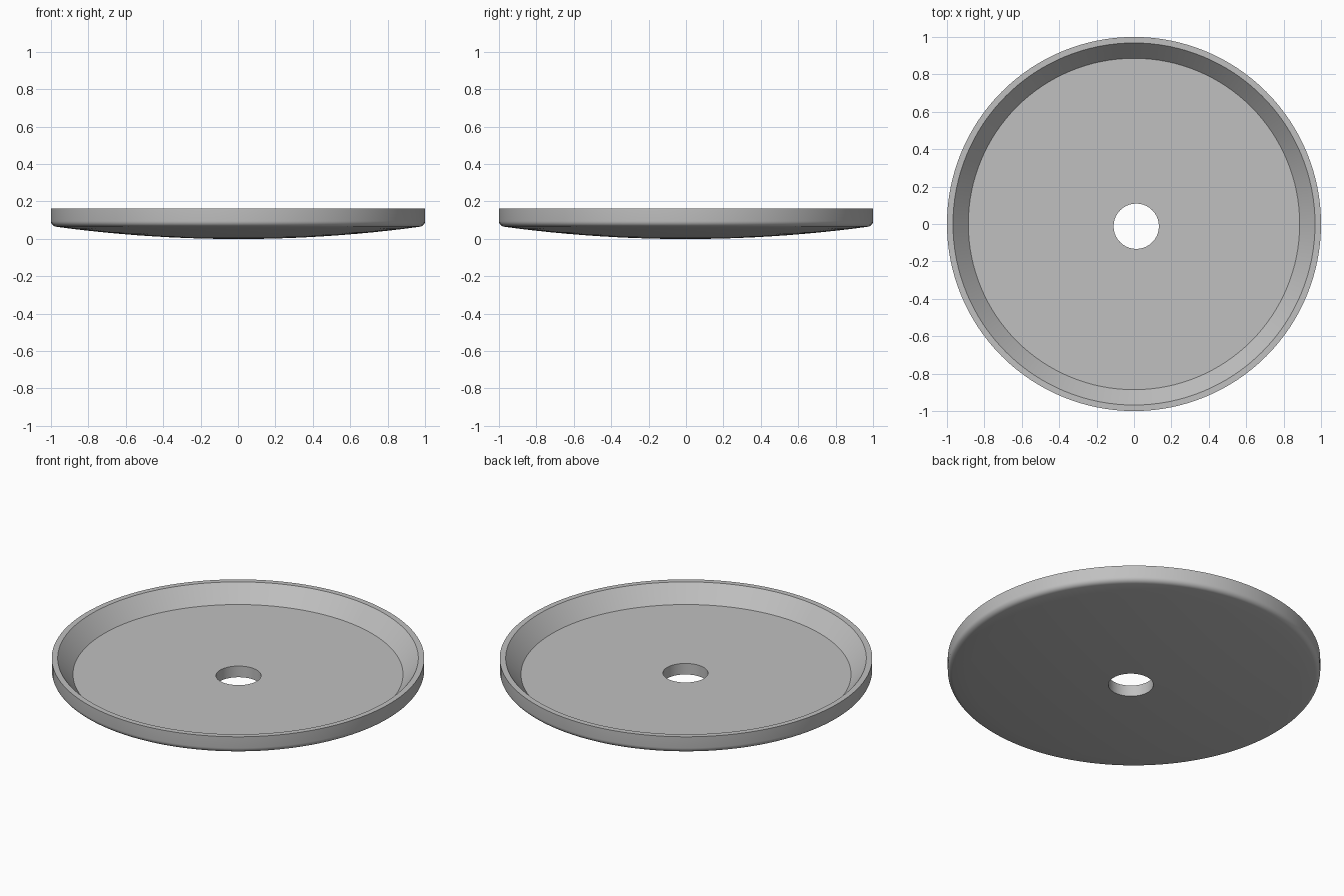
import bpy
import bmesh
from math import cos, sin, pi, radians

SEGMENTS = 128
RIM_TOP, FLOOR_Z = 0.162, 0.066
RIM_R, FLOOR_R, HOLE_R = 0.968, 0.886, 0.121
HOLE_X, HOLE_Y = 0.012, -0.012
FILLET = 0.03
DOME_EDGE = 0.974

cube = bpy.data.objects.get("Cube")
if cube:
    bpy.data.objects.remove(cube, do_unlink=True)

# Plain grey finish
grey = bpy.data.materials.new("plain_grey")
grey.use_nodes = True
colour = (0.527, 0.527, 0.527, 1)
grey.diffuse_color = colour
grey.node_tree.nodes["Principled BSDF"].inputs["Base Color"].default_value = colour

bm = bmesh.new()


def dome(x, y):
    """Height of the shallow domed underside."""
    return 0.069 * (x * x + y * y) - 0.0007


def ring(radius, z=None, shift=0.0):
    """Circle of vertices, moved towards the hole centre by shift; no z means on the dome."""
    verts = []
    for i in range(SEGMENTS):
        a = 2 * pi * i / SEGMENTS
        x = radius * cos(a) + HOLE_X * shift
        y = radius * sin(a) + HOLE_Y * shift
        verts.append(bm.verts.new((x, y, dome(x, y) if z is None else z)))
    return verts


# Hole top, flat floor, sloping inner wall, flat rim, outer wall
rings = [ring(HOLE_R, FLOOR_Z, 1), ring(FLOOR_R, FLOOR_Z),
         ring(RIM_R, RIM_TOP), ring(1, RIM_TOP)]

# Rounded lower edge
for step in range(7):
    a = radians(82) * step / 6
    rings.append(ring(1 - FILLET + FILLET * cos(a), 0.095 - FILLET * sin(a)))

# Domed underside, easing over to the slightly off-centre hole
for step in range(1, 11):
    t = step / 10
    rings.append(ring(DOME_EDGE + (HOLE_R - DOME_EDGE) * t, None, t))

# Skin the rings into a closed loop, which also makes the hole wall
for a, b in zip(rings, rings[1:] + rings[:1]):
    for i in range(SEGMENTS):
        j = (i + 1) % SEGMENTS
        bm.faces.new((a[i], a[j], b[j], b[i]))
bmesh.ops.recalc_face_normals(bm, faces=bm.faces)

mesh = bpy.data.meshes.new("round_tray")
bm.to_mesh(mesh)
bm.free()
mesh.materials.append(grey)
tray = bpy.data.objects.new("round_tray", mesh)
bpy.context.collection.objects.link(tray)

bpy.ops.object.select_all(action="DESELECT")
tray.select_set(True)
bpy.context.view_layer.objects.active = tray
bpy.ops.object.shade_smooth_by_angle(angle=radians(30))
